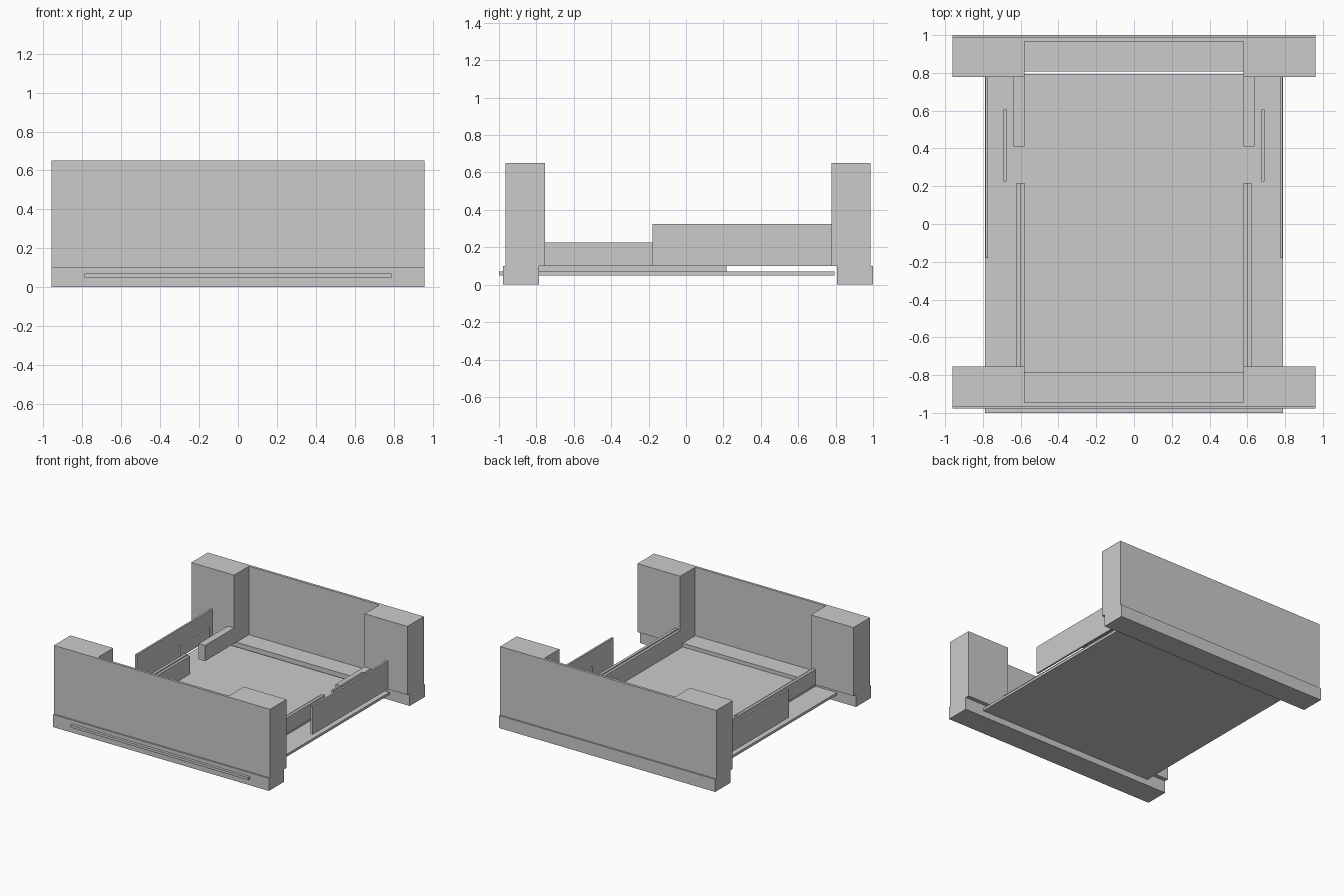
import bpy

if "Cube" in bpy.data.objects:
    bpy.data.objects.remove(bpy.data.objects["Cube"])


def box(name, x, y, z):
    """Axis-aligned box from (min, max) ranges."""
    bpy.ops.mesh.primitive_cube_add(size=1, location=[sum(r) / 2 for r in (x, y, z)])
    ob = bpy.context.object
    ob.name = name
    ob.scale = [r[1] - r[0] for r in (x, y, z)]
    bpy.ops.object.transform_apply(location=False, rotation=False, scale=True)
    return ob


def pair(name, x, y, z):
    """The same box on the right and mirrored to the left."""
    box(name + "_right", x, y, z)
    box(name + "_left", (-x[1], -x[0]), y, z)


# thin floor slab, protruding slightly at the front
box("floor_slab", (-0.79, 0.79), (-1.0, 0.795), (0.05, 0.07))

# plinths: rows of ten tiles under each end wall
W = 0.96
step = 2 * W / 10
for end, y in (("front", (-0.978, -0.787)), ("back", (0.808, 1.0))):
    for i in range(10):
        x0 = -W + i * step
        box(f"{end}_plinth_tile_{i + 1}", (x0, x0 + step), y, (0, 0.1))

# end walls
box("front_wall", (-W, W), (-0.965, -0.945), (0.1, 0.65))
box("back_wall", (-W, W), (0.966, 0.987), (0.1, 0.65))

# corner towers
pair("front_tower", (0.58, W), (-0.945, -0.755), (0.1, 0.65))
pair("back_tower", (0.58, W), (0.778, 0.966), (0.1, 0.65))

# side panels, inner rails and blocks
pair("tall_side_panel", (0.772, 0.787), (-0.18, 0.778), (0.1, 0.325))
pair("low_side_panel", (0.6, 0.622), (-0.755, 0.217), (0.1, 0.225))
pair("inner_rail", (0.58, 0.6), (-0.787, 0.217), (0.07, 0.215))
pair("back_block", (0.58, 0.637), (0.41, 0.778), (0.1, 0.225))
pair("floating_strip", (0.675, 0.69), (0.225, 0.605), (0.175, 0.275))
